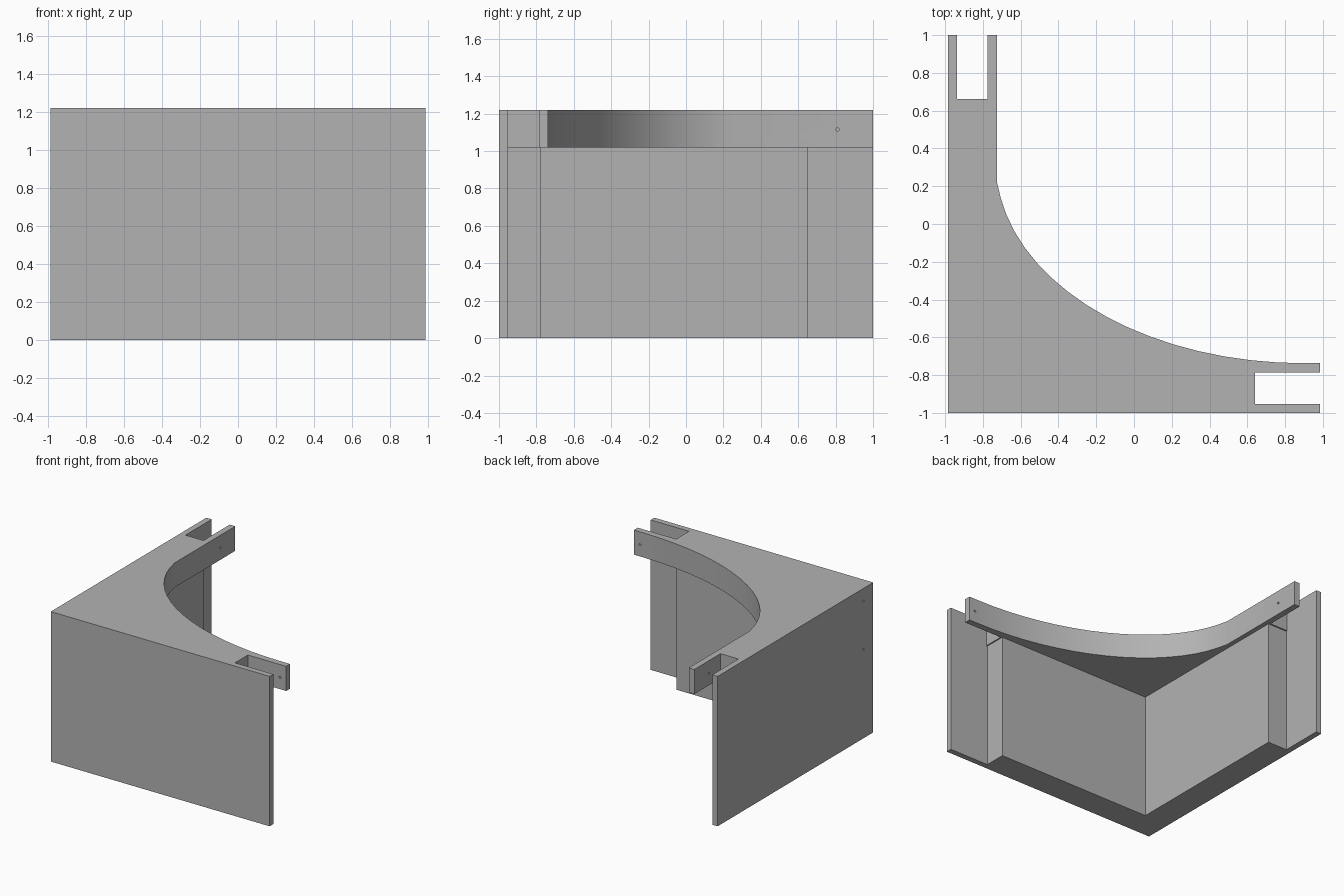
import bpy, bmesh
from math import cos, sin, radians
from mathutils import Matrix

cube = bpy.data.objects.get("Cube")
if cube:
    bpy.data.objects.remove(cube, do_unlink=True)

grey = bpy.data.materials.new("plain grey")
grey.use_nodes = True
grey.diffuse_color = (0.45, 0.45, 0.45, 1)
grey.node_tree.nodes["Principled BSDF"].inputs["Base Color"].default_value = grey.diffuse_color


def finish(name, bm):
    bmesh.ops.recalc_face_normals(bm, faces=bm.faces)
    mesh = bpy.data.meshes.new(name)
    bm.to_mesh(mesh)
    bm.free()
    mesh.materials.append(grey)
    obj = bpy.data.objects.new(name, mesh)
    bpy.context.collection.objects.link(obj)
    return obj


def prism(name, outline, bottom, top):
    bm = bmesh.new()
    face = bm.faces.new([bm.verts.new((x, y, bottom)) for x, y in outline])
    new = bmesh.ops.extrude_face_region(bm, geom=[face])["geom"]
    verts = [v for v in new if isinstance(v, bmesh.types.BMVert)]
    bmesh.ops.translate(bm, verts=verts, vec=(0, 0, top - bottom))
    return finish(name, bm)


def rod(bm, axis, centre, length):
    turn = Matrix.Rotation(radians(90), 4, "Y" if axis == "X" else "X")
    bmesh.ops.create_cone(bm, cap_ends=True, segments=12, radius1=0.009, radius2=0.009,
                          depth=length, matrix=Matrix.Translation(centre) @ turn)


def combine(target, other, operation):
    mod = target.modifiers.new(operation, "BOOLEAN")
    mod.operation, mod.object, mod.solver = operation, other, "EXACT"
    bpy.context.view_layer.objects.active = target
    bpy.ops.object.modifier_apply(modifier=mod.name)
    bpy.data.objects.remove(other, do_unlink=True)


W = 0.985       # half width
HEIGHT = 1.22

# Worktop: slotted ends and a sweeping elliptical inner edge
sweep = [(0.9 - 1.63 * cos(radians(a)), 0.32 - 1.057 * sin(radians(a)))
         for a in range(10, 91, 5)]
worktop = prism("corner_desk", [
    (-W, -1), (W, -1), (W, -0.953), (0.64, -0.953), (0.64, -0.787), (W, -0.787), (W, -0.737),
    *reversed(sweep),
    (-0.725, 0.22), (-0.725, 1), (-0.775, 1), (-0.775, 0.663), (-0.937, 0.663),
    (-0.937, 1), (-W, 1)], 1.02, HEIGHT)

# Base: thick L-shaped body with thin outer panels running past its ends
base = prism("base", [
    (-W, -1), (W, -1), (W, -0.953), (0.63, -0.953), (0.63, -0.778),
    (-0.763, -0.778), (-0.763, 0.652), (-0.937, 0.652), (-0.937, 1), (-W, 1)], 0, 1.12)
combine(worktop, base, "UNION")

# Small fixing holes in the prongs and the outer side
bm = bmesh.new()
rod(bm, "Y", (0.93, -0.762, 1.115), 0.1)
rod(bm, "X", (-0.75, 0.81, 1.115), 0.1)
for z in (0.72, 1.115):
    rod(bm, "X", (-W, -0.875, z), 0.1)
holes = finish("hole_cutter", bm)
holes.hide_render = True
combine(worktop, holes, "DIFFERENCE")

# Smooth the sweep, keep the corners crisp
bpy.ops.object.select_all(action="DESELECT")
worktop.select_set(True)
bpy.context.view_layer.objects.active = worktop
bpy.ops.object.shade_smooth_by_angle(angle=radians(25))
